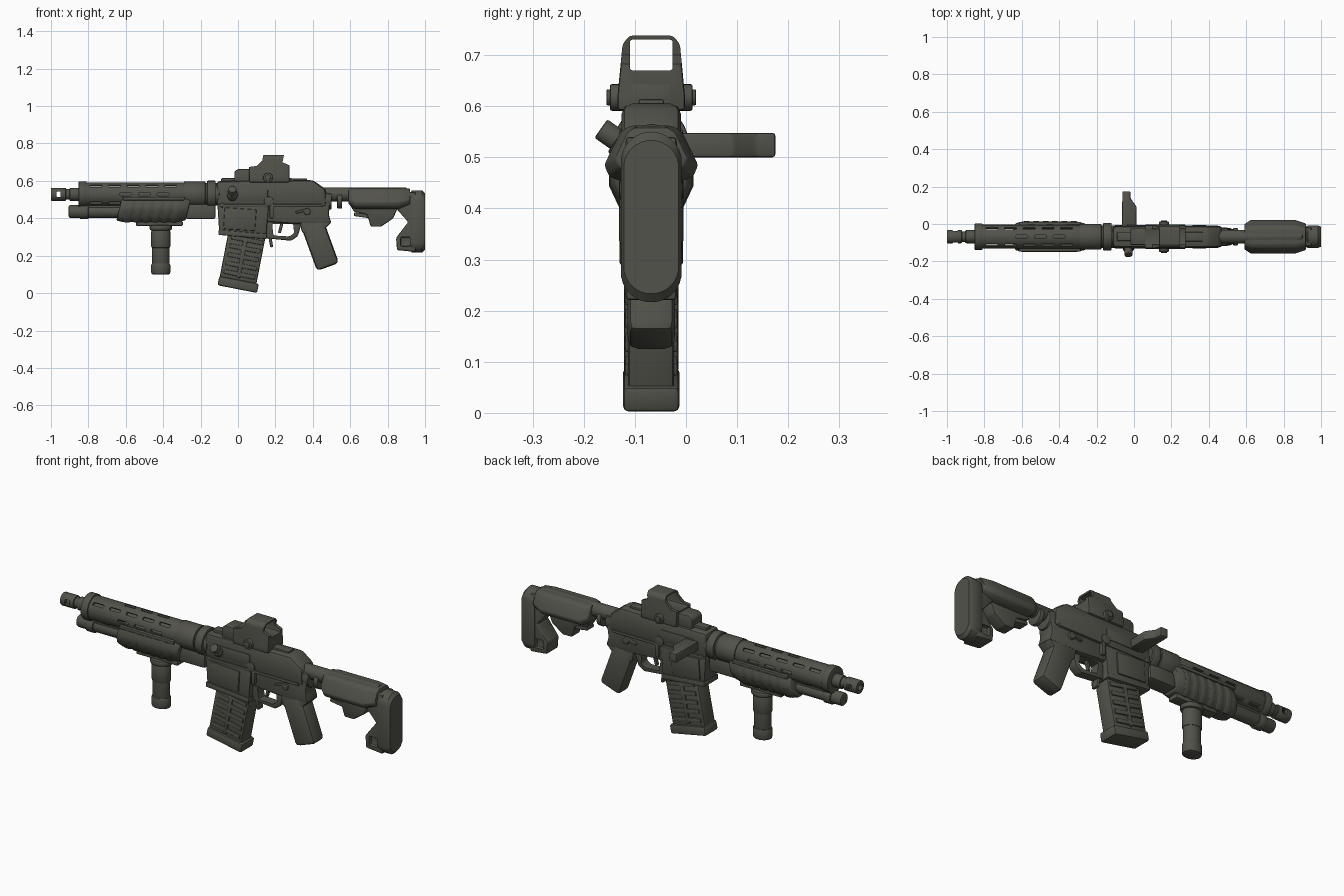
import bpy, bmesh
from math import radians, cos, sin, pi
from mathutils import Matrix, Vector

cube = bpy.data.objects.get("Cube")
if cube:
    bpy.data.objects.remove(cube, do_unlink=True)

CENTRELINE = Vector((0, -.068, 0))
BORE = .528      # height of the barrel axis
LOWER = .436     # height of the lower tube axis
parts = []

olive = bpy.data.materials.new("dark_olive_grey")
olive.use_nodes = True
olive.diffuse_color = (.085, .085, .07, 1)
shader = olive.node_tree.nodes["Principled BSDF"]
shader.inputs["Base Color"].default_value = olive.diffuse_color
shader.inputs["Roughness"].default_value = .6


def finish(name, bm, bevel):
    """Round the sharp edges, then turn the mesh into an object."""
    bmesh.ops.recalc_face_normals(bm, faces=bm.faces)
    if bevel:
        sharp = [e for e in bm.edges if e.calc_face_angle(0) > radians(25)]
        bmesh.ops.bevel(bm, geom=sharp, offset=bevel, segments=2, profile=.5,
                        affect='EDGES', clamp_overlap=True)
    bmesh.ops.translate(bm, vec=CENTRELINE, verts=bm.verts)
    mesh = bpy.data.meshes.new(name)
    bm.to_mesh(mesh)
    bm.free()
    mesh.materials.append(olive)
    obj = bpy.data.objects.new(name, mesh)
    bpy.context.collection.objects.link(obj)
    parts.append(obj)
    return obj


def prism(name, outline, axis, stations, bevel=.006, pivot=0, shear=0):
    """Carry an outline along an axis; each station is (position, scale)."""
    bm = bmesh.new()
    rings = []
    for place, scale in stations:
        ring = []
        for u, v in outline:
            if axis == 'X':
                rise = (v - pivot) * scale
                point = (place + shear * rise, u * scale, pivot + rise)
            else:
                point = (u, place, v) if axis == 'Y' else (u, v, place)
            ring.append(bm.verts.new(point))
        rings.append(ring)
    for near, far in zip(rings, rings[1:]):
        for i in range(len(near)):
            bm.faces.new((near[i - 1], near[i], far[i], far[i - 1]))
    bm.faces.new(rings[0])
    bm.faces.new(rings[-1])
    return finish(name, bm, bevel)


def slab(name, outline, half, bevel=.008):
    """Side outline with the given half width."""
    return prism(name, outline, 'Y', [(-half, 1), (half, 1)], bevel)


def mirrored(half_outline):
    return half_outline + [(-y, z) for y, z in reversed(half_outline)]


def box(name, centre, size, tilt=0, axis='Y', bevel=.005):
    bm = bmesh.new()
    matrix = (Matrix.Translation(centre) @ Matrix.Rotation(radians(tilt), 4, axis)
              @ Matrix.Diagonal((*size, 1)))
    bmesh.ops.create_cube(bm, size=1, matrix=matrix)
    return finish(name, bm, bevel)


def plate(name, x, z, length, height, half, tilt=0, bevel=.005):
    """Block across the body, so that it shows on both flanks."""
    return box(name, (x, 0, z), (length, 2 * half, height), tilt, 'Y', bevel)


def rod(name, start, end, radius, bevel=.004, flat=1):
    start, end = Vector(start), Vector(end)
    span = end - start
    turn = Vector((0, 0, 1)).rotation_difference(span).to_matrix().to_4x4()
    matrix = Matrix.Translation((start + end) / 2) @ turn @ Matrix.Diagonal((1, flat, 1, 1))
    bm = bmesh.new()
    bmesh.ops.create_cone(bm, cap_ends=True, segments=28, radius1=radius, radius2=radius,
                          depth=span.length, matrix=matrix)
    return finish(name, bm, bevel)


def tube(name, front, back, radius, z=BORE, bevel=.004):
    return rod(name, (front, 0, z), (back, 0, z), radius, bevel)


def pin(name, x, z, radius, half):
    return rod(name, (x, -half, z), (x, half, z), radius)


def cut(obj, cutters):
    for cutter in cutters:
        mod = obj.modifiers.new("cut", 'BOOLEAN')
        mod.operation, mod.solver, mod.object = 'DIFFERENCE', 'EXACT', cutter
    bpy.context.view_layer.update()
    graph = bpy.context.evaluated_depsgraph_get()
    mesh = bpy.data.meshes.new_from_object(obj.evaluated_get(graph))
    obj.modifiers.clear()
    obj.data = mesh
    for cutter in cutters:
        parts.remove(cutter)
        bpy.data.objects.remove(cutter, do_unlink=True)


# Barrel and muzzle
tube("barrel", -.95, -.1, .028)
muzzle = tube("muzzle_brake", -1, -.92, .035)
cut(muzzle, [plate("muzzle_port", -.955, BORE, .03, .03, .1),
             tube("muzzle_bore", -1.1, -.95, .016)])
tube("muzzle_collar", -.9, -.84, .035)

# Vented handguard
handguard = tube("handguard", -.84, -.28, .064)
cutters = [tube("hollow", -.9, -.2, .052)]
for tilt, count in ((45, 5), (-45, 5), (0, 3), (90, 3)):
    first = -.76 if count == 5 else -.6
    cutters += [box("slot", (first + i * .1, 0, BORE), (.065, .2, .016), tilt, 'X')
                for i in range(count)]
cut(handguard, cutters)
tube("handguard_front_ring", -.852, -.81, .07)
tube("handguard_rear_ring", -.29, -.175, .069)
tube("barrel_nut", -.18, -.1, .06)
tube("barrel_nut_ring", -.165, -.12, .073)

# Lower tube
tube("lower_tube", -.905, -.12, .034, LOWER, .008)
tube("lower_tube_collar", -.845, -.8, .041, LOWER)
plate("tube_bridge", -.47, .47, .68, .06, .025)
plate("tube_clamp", -.2, LOWER, .16, .08, .045, bevel=.012)

# Sliding fore-end with slanted ribs
section = mirrored([(.035, .378), (.062, .4), (.083, .445), (.083, .475), (.066, .515)])
prism("fore_end", section, 'X', [(-.635, .85), (-.6, .97), (-.31, .97), (-.265, .85)],
      pivot=.45, shear=.25)
for i in range(6):
    rib = [(-.575 + i * .05 + offset, 1.04 - abs(offset) * 4) for offset in (-.018, -.01, .01, .018)]
    prism("fore_end_rib", section, 'X', rib, bevel=0, pivot=.45, shear=.25)
plate("fore_end_lip", -.45, .505, .33, .018, .08)

# Vertical grip
plate("grip_rail", -.42, .372, .25, .025, .03)
for name, bottom, top, radius in (("core", .12, .35, .046), ("base", .1, .16, .051),
                                  ("swell", .24, .34, .051), ("collar", .335, .365, .06)):
    rod("vertical_grip_" + name, (-.413, 0, bottom), (-.413, 0, top), radius, .01, flat=.85)

# Receiver
slab("upper_receiver", [(-.115, .46), (-.115, .6), (.4, .605), (.47, .555), (.475, .46)], .058, .02)
slab("lower_receiver", [(.1, .47), (.1, .385), (.31, .37), (.5, .372), (.485, .42), (.5, .53),
                        (.45, .54)], .048, .012)
slab("magazine_well", [(-.11, .475), (-.1, .315), (.15, .295), (.165, .475)], .056)
plate("magazine_well_lip", .025, .314, .26, .028, .062, tilt=5)
plate("well_panel", .01, .395, .17, .115, .063, tilt=4)
plate("receiver_seam", .17, .468, .56, .016, .061)
plate("side_cover", .06, .525, .2, .06, .062)
plate("selector_lever", .345, .44, .075, .014, .062, tilt=-15)
plate("catch_lever", .18, .44, .022, .08, .063)
pin("selector_pivot", .37, .435, .018, .062)
pin("bolt_catch", .165, .49, .026, .065)
pin("receiver_pin", -.085, .47, .012, .062)
plate("top_rail", .1, .602, .38, .025, .023)
plate("rear_ridge", .32, .607, .1, .014, .025)

# Charging lever and side knob
prism("charging_lever", [(-.065, .04), (.012, .04), (.014, .16), (-.018, .205), (-.02, .243),
                         (-.062, .243)], 'Z', [(.5, 1), (.548, 1)])
outward = Vector((0, -.78, .55))
knob = Vector((-.03, -.04, .515))
rod("side_knob_collar", knob, knob + outward * .036, .03)
rod("side_knob", knob, knob + outward * .075, .022)

# Trigger group
guard = slab("trigger_guard", [(.15, .39), (.15, .293), (.285, .28), (.32, .305), (.345, .39)], .026)
cut(guard, [slab("opening", [(.182, .37), (.19, .308), (.275, .303), (.3, .32), (.295, .37)], .1)])
plate("trigger", .23, .355, .016, .07, .01, tilt=15)
plate("magazine_release", .175, .275, .016, .06, .02, tilt=-10)
plate("pistol_grip", .437, .262, .125, .26, .046, tilt=-20, bevel=.02)
slab("grip_web", [(.33, .39), (.34, .33), (.43, .25), (.46, .34), (.5, .38)], .044)

# Magazine with raised ribs
LEAN = 11
plate("magazine", .022, .18, .2, .3, .045, LEAN, bevel=.01)
plate("magazine_base", .001, .046, .215, .05, .055, LEAN, bevel=.01)
plate("magazine_spine", .022, .19, .022, .22, .053, LEAN)
for i in range(5):
    plate("magazine_rib", .008 + i * .01, .1 + i * .046, .17, .024, .052, LEAN)

# Sight
slab("sight_base", [(-.02, .59), (-.02, .65), (0, .664), (.07, .664), (.13, .65), (.275, .65),
                    (.275, .59)], .045)
section = mirrored([(.066, .592), (.066, .62), (.056, .722), (.042, .738)])
hood = prism("sight_hood", section, 'X', [(.06, 1), (.275, 1)])
cut(hood, [box("window", (.2, 0, .7), (.6, .084, .06)),
           slab("front_scoop", [(.04, .672), (.1, .68), (.13, .71), (.14, .76), (.04, .76)], .2, 0),
           slab("rear_scoop", [(.25, .76), (.238, .7), (.3, .67), (.3, .76)], .2, 0)])
plate("sight_clamp", .13, .59, .28, .03, .032)
pin("sight_axle", .16, .617, .016, .088)
pin("sight_knob", .16, .617, .026, .081)

# Buffer tube
tube("buffer_tube", .44, .9, .037)
tube("buffer_end_plate", .44, .5, .05, .498)
tube("buffer_nut", .53, .556, .046, .498)

# Shoulder stock
section = mirrored([(.05, .45), (.082, .462), (.092, .485), (.06, .55), (.04, .562)])
prism("cheek_rest", section, 'X', [(.59, .74), (.625, 1), (.86, 1), (.92, .78)], pivot=.55)
slab("stock_underside", [(.6, .47), (.62, .435), (.69, .42), (.71, .355), (.765, .355), (.83, .4),
                         (.86, .47)], .036)
plate("stock_latch", .67, .415, .1, .02, .03, tilt=8)
strut = slab("stock_strut", [(.83, .54), (.83, .47), (.91, .38), (.845, .295), (.85, .23), (.95, .22),
                             (.95, .54)], .05)
cut(strut, [box("recess", (.895, side * .06, .275), (.05, .06, .05)) for side in (-1, 1)])

# Butt pad with rounded ends
angles = [(i + .5) * pi / 12 for i in range(24)]
section = [(.06 * cos(a), .383 + .06 * sin(a) + (.107 if a < pi else -.107)) for a in angles]
prism("butt_pad", section, 'X', [(.92, .92), (.93, 1), (.985, 1), (1, .9)], bevel=0, pivot=.383)

# Shading
bpy.ops.object.select_all(action='DESELECT')
for part in parts:
    part.select_set(True)
bpy.context.view_layer.objects.active = parts[0]
bpy.ops.object.shade_smooth_by_angle(angle=radians(35))
